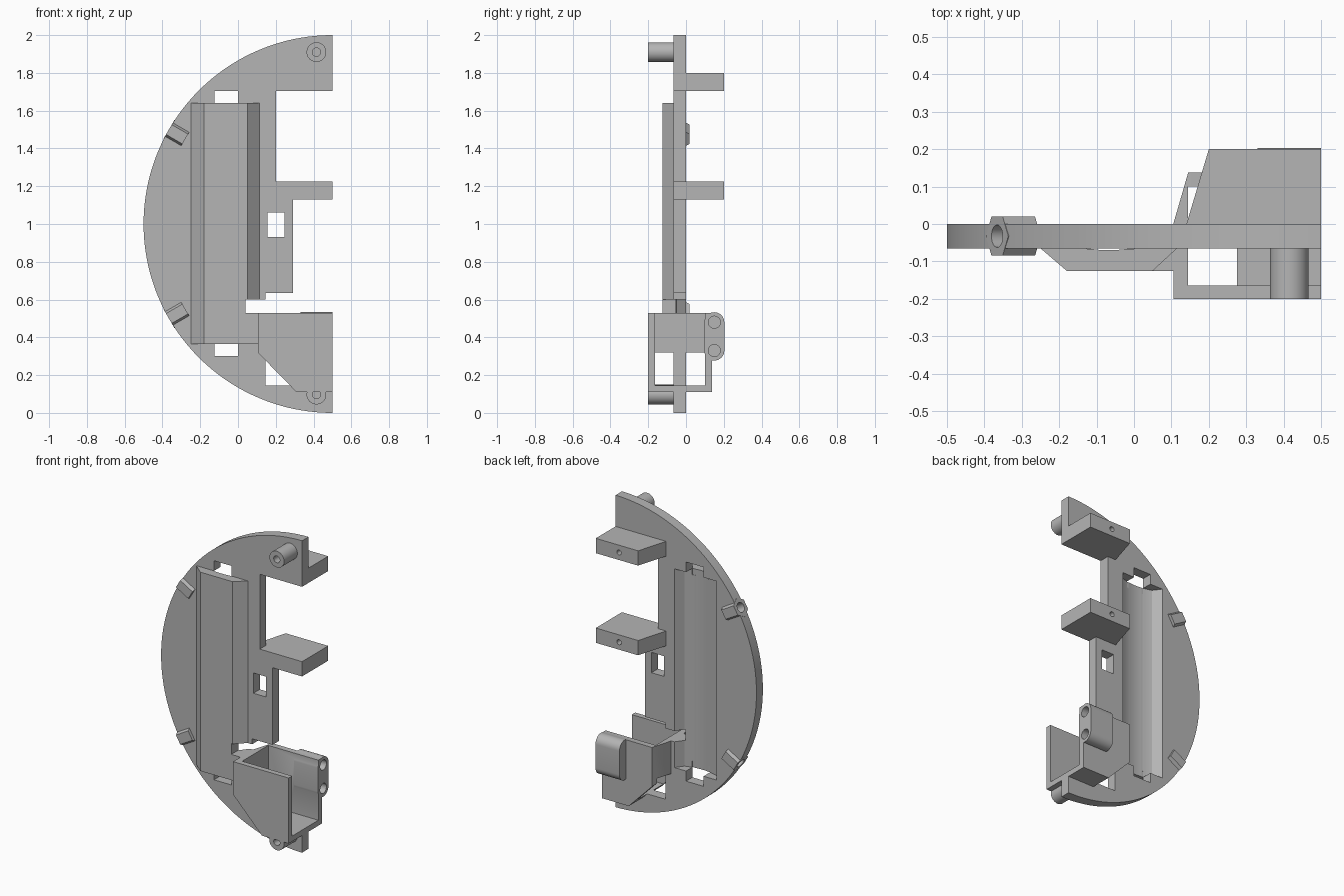
import bpy, bmesh
from math import sin, cos, pi, radians
from mathutils import Vector

if "Cube" in bpy.data.objects:
    bpy.data.objects.remove(bpy.data.objects["Cube"])

grey = bpy.data.materials.new("plain_grey")
grey.use_nodes = True
tone = (0.46, 0.46, 0.46, 1)
grey.diffuse_color = tone
grey.node_tree.nodes["Principled BSDF"].inputs["Base Color"].default_value = tone

FRONT, BACK = -0.065, 0.0      # plate faces


def arc(cx, cy, r, a0, a1, n):
    """Points on an arc, angles in degrees."""
    return [(cx + r * cos(radians(a0 + (a1 - a0) * i / n)),
             cy + r * sin(radians(a0 + (a1 - a0) * i / n))) for i in range(n + 1)]


def ring(cx, cy, r, n=32):
    return arc(cx, cy, r, 0, 360, n)[:-1]


def rect(x0, x1, y0, y1):
    return [(x0, y0), (x1, y0), (x1, y1), (x0, y1)]


def prism(name, pts, axis, lo, hi):
    """Extrude a 2D outline along a world axis."""
    place = {"x": lambda a, b, t: (t, a, b),
             "y": lambda a, b, t: (a, t, b),
             "z": lambda a, b, t: (a, b, t)}[axis]
    bm = bmesh.new()
    face = bm.faces.new([bm.verts.new(place(a, b, lo)) for a, b in pts])
    top = bmesh.ops.extrude_face_region(bm, geom=[face])
    shift = Vector(place(0, 0, hi - lo))
    for v in top["geom"]:
        if isinstance(v, bmesh.types.BMVert):
            v.co += shift
    bmesh.ops.recalc_face_normals(bm, faces=bm.faces)
    mesh = bpy.data.meshes.new(name)
    bm.to_mesh(mesh)
    bm.free()
    mesh.materials.append(grey)
    ob = bpy.data.objects.new(name, mesh)
    bpy.context.collection.objects.link(ob)
    return ob


def combine(target, other, operation):
    mod = target.modifiers.new("bool", "BOOLEAN")
    mod.operation, mod.solver, mod.object = operation, "EXACT", other
    bpy.context.view_layer.objects.active = target
    bpy.ops.object.modifier_apply(modifier=mod.name)
    bpy.data.objects.remove(other)


def cut(target, pts, axis, lo, hi):
    combine(target, prism("cutter", pts, axis, lo, hi), "DIFFERENCE")


def add(target, pts, axis, lo, hi):
    combine(target, prism("addition", pts, axis, lo, hi), "UNION")


# Half-round base plate with its stepped right edge
plate = prism("base_plate", arc(0.5, 1, 1, 90, 270, 96), "y", FRONT, BACK)
cut(plate, [(0.145, 0.145), (0.6, 0.145), (0.6, 1.13), (0.29, 1.13), (0.29, 0.635),
            (0.145, 0.635)], "y", -0.3, 0.3)
cut(plate, rect(0.2, 0.6, 1.225, 1.705), "y", -0.3, 0.3)
cut(plate, rect(0.155, 0.245, 0.93, 1.06), "y", -0.3, 0.3)

# Raised channel on the front of the plate
add(plate, [(-0.25, -0.04), (-0.25, FRONT), (-0.18, -0.125), (0.05, -0.125),
            (0.115, FRONT), (0.115, -0.04)], "z", 0.365, 1.64)
add(plate, rect(0, 0.12, -0.125, -0.03), "z", 0.365, 0.53)
cut(plate, rect(0.04, 0.3, 0.53, 0.6), "y", -0.3, 0.3)

# Rounded trough in the back, chamfered at both sides
mid, half, r = -0.067, 0.113, 0.33
floor = arc(mid, r - 0.07, r, 250, 290, 16)
cut(plate, [(mid + 0.15, 0.05), (mid + 0.15, 0), *reversed(floor),
            (mid - 0.15, 0), (mid - 0.15, 0.05)], "z", 0.365, 1.64)

# Strap slots at the trough ends
for z in (0.3, 1.6):
    cut(plate, rect(-0.125, 0, z, z + 0.105), "y", -0.067, 0.1)

# Hexagonal sockets on the rim, bored towards the disc centre
for side, angle in (("upper", 150), ("lower", 210)):
    parts = []
    for radius, n, lo, hi in ((0.06, 6, 0.9, 1.0), (0.03, 24, 0.92, 1.1)):
        ob = prism(side + "_rim_socket", ring(0, 0, radius, n), "x", lo, hi)
        # flat sides of the hexagon face front and back
        for v in ob.data.vertices:
            x, a, b = v.co
            t, y = a, b
            c, s = cos(radians(angle)), sin(radians(angle))
            v.co = (0.5 + x * c - t * s, y + FRONT / 2, 1 + x * s + t * c)
        bm = bmesh.new()
        bm.from_mesh(ob.data)
        bmesh.ops.recalc_face_normals(bm, faces=bm.faces)
        bm.to_mesh(ob.data)
        bm.free()
        parts.append(ob)
    combine(plate, parts[0], "UNION")
    combine(plate, parts[1], "DIFFERENCE")

# Two wedge brackets on the back, each with a screw hole
for name, z0, z1 in (("upper_bracket", 1.705, 1.8), ("middle_bracket", 1.13, 1.225)):
    bracket = prism(name, [(0.14, -0.001), (0.5, -0.001), (0.5, 0.2), (0.2, 0.2)], "z", z0, z1)
    cut(bracket, ring(0.335, (z0 + z1) / 2, 0.016, 20), "y", 0.08, 0.3)

# Round posts on the front, bored
for name, z in (("upper_post", 1.91), ("lower_post", 0.097)):
    post = prism(name, ring(0.415, z, 0.052, 40), "y", -0.2, FRONT + 0.001)
    cut(post, ring(0.415, z, 0.022, 24), "y", -0.3, -0.08)

# Holder box, open on top and at the right end
box = prism("holder_box", [(0.105, -0.2), (0.5, -0.2), (0.5, 0.138), (0.145, 0.138),
                           (0.105, 0)], "z", 0.11, 0.53)
cut(box, rect(0.145, 0.6, -0.165, 0.1), "z", 0.145, 0.6)
cut(box, [(0, 0.427), (0, 0), (0.417, 0)], "y", -0.3, 0.3)
cut(box, rect(0, 0.2, -0.165, 0.1), "z", 0, 0.32)

# Rounded lug with two bores on the back of the box
lug = arc(0.15, 0.48, 0.053, 0, 180, 16) + arc(0.15, 0.33, 0.053, 180, 360, 16)
add(box, lug, "x", 0.33, 0.5)
for z in (0.33, 0.48):
    cut(box, ring(0.15, z, 0.032, 28), "x", 0.38, 0.6)

# Smooth only the curved faces
bpy.ops.object.select_all(action="DESELECT")
for ob in bpy.context.scene.objects:
    if ob.type == "MESH":
        ob.select_set(True)
        bpy.context.view_layer.objects.active = ob
bpy.ops.object.shade_smooth_by_angle(angle=radians(25))
